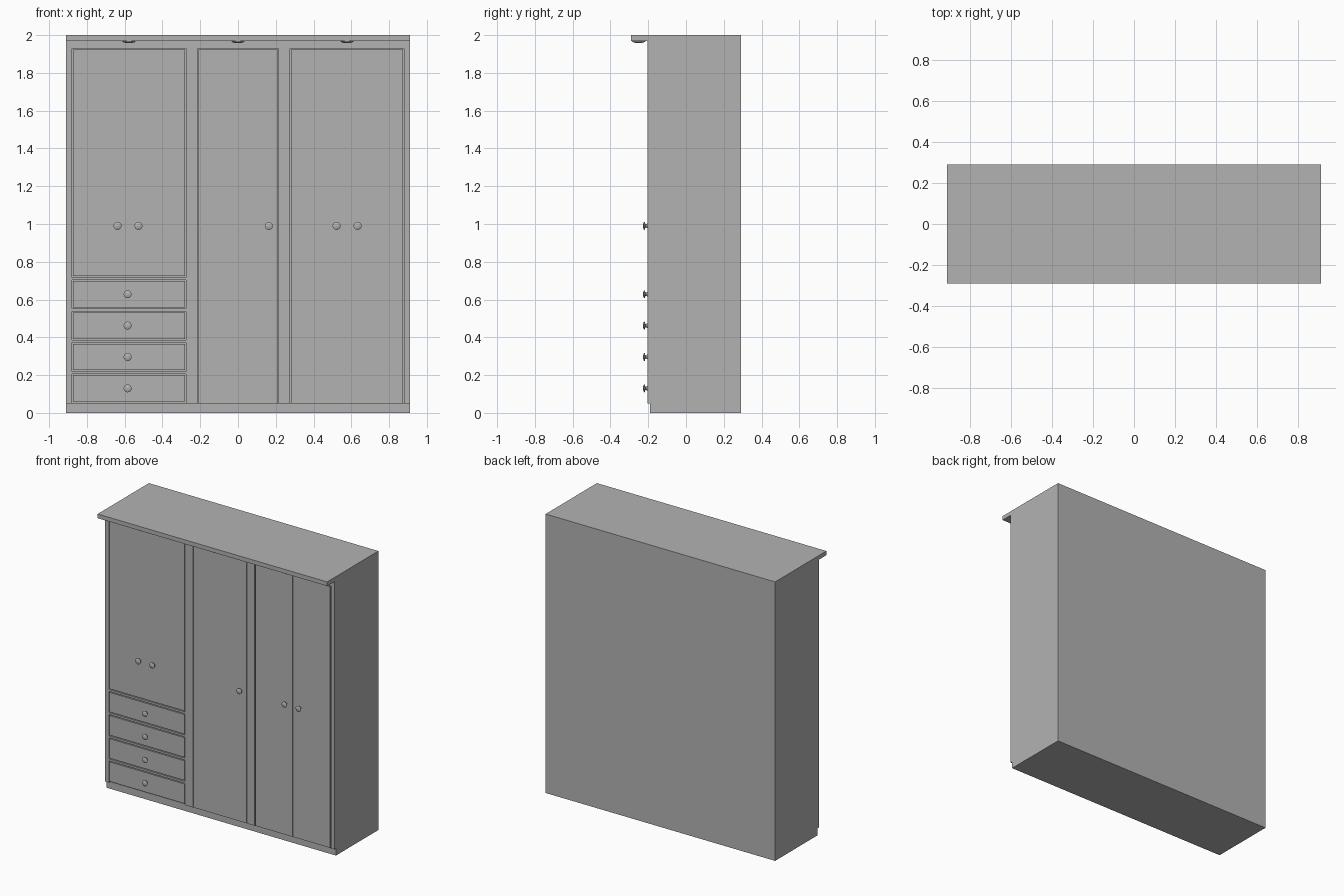
import bpy, bmesh, math
from mathutils import Matrix

cube = bpy.data.objects.get("Cube")
if cube:
    bpy.data.objects.remove(cube)

grey = bpy.data.materials.new("plain_grey")
grey.use_nodes = True
colour = (0.45, 0.45, 0.45, 1)
grey.diffuse_color = colour
grey.node_tree.nodes["Principled BSDF"].inputs["Base Color"].default_value = colour

FRONT, BACK, CORNICE = -0.205, 0.29, -0.29
BOARD, GAP = 0.03, 0.006
PLINTH, RAIL, UNDER_TOP, TOP = 0.05, 1.93, 1.97, 2.0


def finish(name, bm):
    mesh = bpy.data.meshes.new(name)
    bmesh.ops.recalc_face_normals(bm, faces=bm.faces)
    bm.to_mesh(mesh)
    bm.free()
    mesh.materials.append(grey)
    obj = bpy.data.objects.new(name, mesh)
    bpy.context.collection.objects.link(obj)
    return obj


def box(name, x0, x1, y0, y1, z0, z1):
    bm = bmesh.new()
    bmesh.ops.create_cube(bm, size=1)
    for v in bm.verts:
        v.co.x = x0 if v.co.x < 0 else x1
        v.co.y = y0 if v.co.y < 0 else y1
        v.co.z = z0 if v.co.z < 0 else z1
    return finish(name, bm)


def lathe(name, profile, matrix):
    """Spin (radius, height) points about z, then place the result."""
    bm = bmesh.new()
    verts = [bm.verts.new((r, 0, h)) for r, h in profile]
    edges = [bm.edges.new(pair) for pair in zip(verts, verts[1:])]
    bmesh.ops.spin(bm, geom=verts + edges, axis=(0, 0, 1), cent=(0, 0, 0),
                   angle=math.tau, steps=24)
    bmesh.ops.remove_doubles(bm, verts=bm.verts, dist=0.0001)
    bm.transform(matrix)
    obj = finish(name, bm)
    obj.data.shade_smooth()
    obj.data.set_sharp_from_angle(angle=math.radians(40))
    return obj


def panel(name, x0, x1, z0, z1):
    return box(name, x0, x1, FRONT, FRONT + 0.02, z0, z1)


def knob(name, x, z):
    profile = [(0, 0), (0.012, 0), (0.008, 0.007), (0.009, 0.01),
               (0.02, 0.013), (0.021, 0.017), (0.014, 0.021), (0, 0.023)]
    place = Matrix.Translation((x, FRONT, z)) @ Matrix.Rotation(math.pi / 2, 4, 'X')
    return lathe(name, profile, place)


# Three carcasses standing side by side
modules = {"left_hand": (-0.91, -0.245), "middle": (-0.245, 0.245), "right_hand": (0.245, 0.91)}
for name, (x0, x1) in modules.items():
    box(name + "_plinth", x0, x1, -0.19, BACK, 0, PLINTH)
    box(name + "_top_cornice", x0, x1, CORNICE, BACK, UNDER_TOP, TOP)
    box(name + "_top_rail", x0 + BOARD, x1 - BOARD, FRONT, BACK, RAIL, UNDER_TOP)
    box(name + "_back", x0 + BOARD, x1 - BOARD, BACK - 0.015, BACK, PLINTH, RAIL)
    box(name + "_side_a", x0, x0 + BOARD, FRONT, BACK, PLINTH, UNDER_TOP)
    box(name + "_side_b", x1 - BOARD, x1, FRONT, BACK, PLINTH, UNDER_TOP)

    # Spotlight under the cornice
    dome = [(0.036 * math.cos(a), -0.013 * math.sin(a))
            for a in (i * math.pi / 12 for i in range(7))]
    lathe(name + "_spotlight", dome,
          Matrix.Translation(((x0 + x1) / 2, -0.25, UNDER_TOP)))

# Drawer stack with a rail above each drawer
left, right = (-0.91 + BOARD, -0.245 - BOARD)
middle_x = (left + right) / 2
pitch, rail_half = 0.166, 0.007
for i in range(4):
    centre = 0.13 + i * pitch
    rail_z = centre + pitch / 2
    box(f"drawer_rail_{i + 1}", left, right, FRONT, BACK - 0.015,
        rail_z - rail_half, rail_z + rail_half)
    half = pitch / 2 - rail_half - GAP
    panel(f"drawer_front_{i + 1}", left + GAP, right - GAP, centre - half, centre + half)
    knob(f"drawer_knob_{i + 1}", middle_x - 0.007, centre)

# Doors: name, left edge, right edge, bottom, knob position
door_top = RAIL - GAP
upper = 0.13 + 3.5 * pitch + rail_half + GAP
low = PLINTH + 0.001
doors = [
    ("left_hand_door_a", left + GAP, middle_x, upper, -0.638),
    ("left_hand_door_b", middle_x, right - GAP, upper, -0.527),
    ("middle_door", -0.215 + GAP, 0.215 - GAP, low, 0.163),
    ("right_hand_door_a", 0.275 + GAP, 0.576, low, 0.522),
    ("right_hand_door_b", 0.578, 0.88 - GAP, low, 0.633),
]
for name, x0, x1, z0, knob_x in doors:
    panel(name, x0, x1, z0, door_top)
    knob(name + "_knob", knob_x, 0.99)
